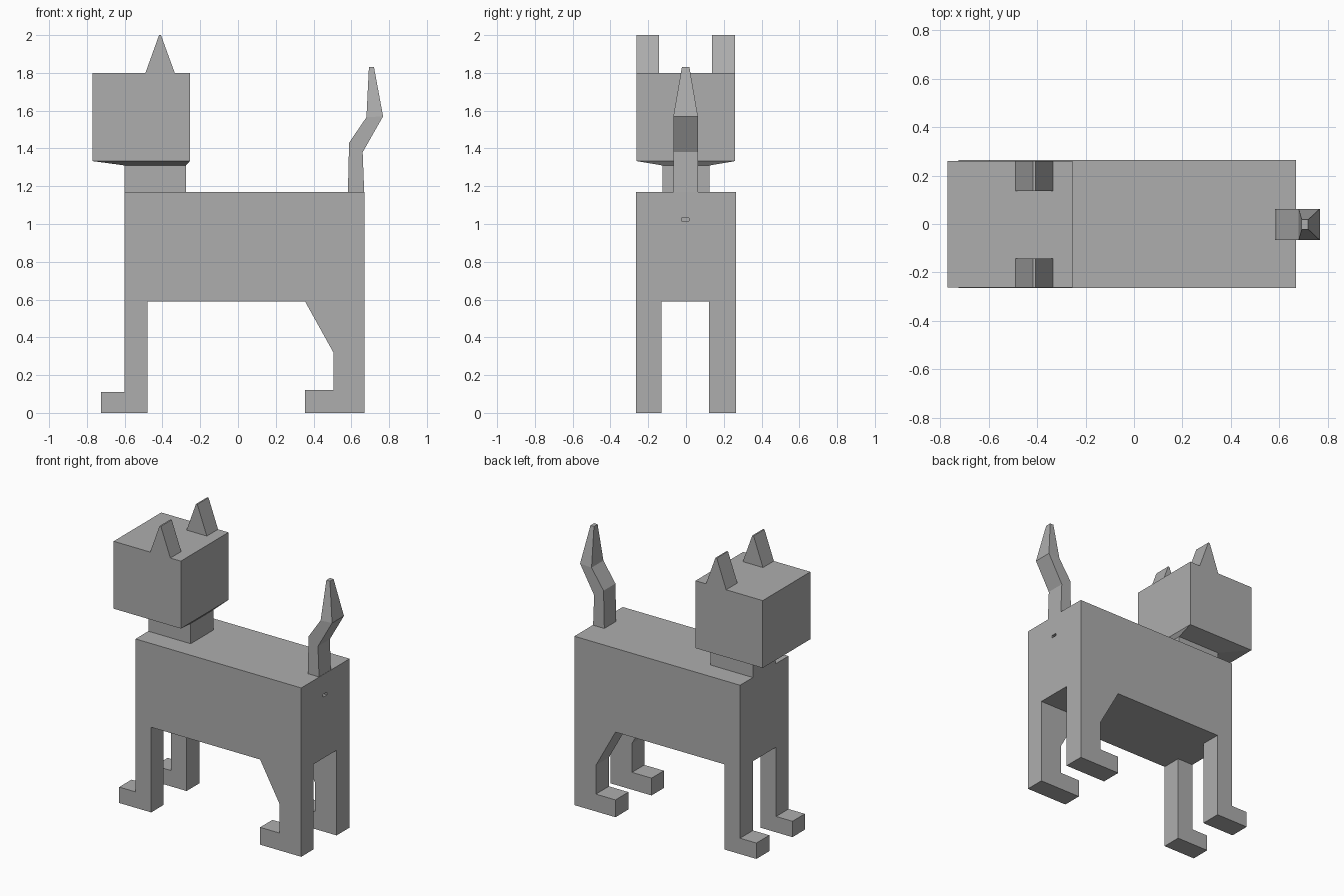
import bpy
import bmesh

cube = bpy.data.objects.get("Cube")
if cube:
    bpy.data.objects.remove(cube, do_unlink=True)

grey = bpy.data.materials.new("plain grey")
grey.use_nodes = True
COLOUR = (0.42, 0.42, 0.42, 1)
grey.diffuse_color = COLOUR
grey.node_tree.nodes["Principled BSDF"].inputs["Base Color"].default_value = COLOUR


def loft(name, rings):
    """Skin a closed solid through rings with equal point counts."""
    bm = bmesh.new()
    loops = [[bm.verts.new(p) for p in ring] for ring in rings]
    n = len(loops[0])
    for a, b in zip(loops, loops[1:]):
        for i in range(n):
            j = (i + 1) % n
            bm.faces.new((a[i], a[j], b[j], b[i]))
    bm.faces.new(loops[0])
    bm.faces.new(loops[-1])
    bmesh.ops.recalc_face_normals(bm, faces=bm.faces)
    mesh = bpy.data.meshes.new(name)
    bm.to_mesh(mesh)
    bm.free()
    mesh.materials.append(grey)
    obj = bpy.data.objects.new(name, mesh)
    bpy.context.collection.objects.link(obj)
    return obj


def prism(name, profile, y0, y1):
    """Extrude an x-z profile across y."""
    return loft(name, [[(x, y, z) for x, z in profile] for y in (y0, y1)])


def rect(x0, x1, y0, y1, z0, z1=None):
    """Rectangular ring, tilted from z0 to z1 along x."""
    z1 = z0 if z1 is None else z1
    return [(x0, y0, z0), (x1, y0, z1), (x1, y1, z1), (x0, y1, z0)]


def cut(target, cutter):
    mod = target.modifiers.new("cut", "BOOLEAN")
    mod.operation = "DIFFERENCE"
    mod.solver = "EXACT"
    mod.object = cutter
    bpy.context.view_layer.objects.active = target
    bpy.ops.object.modifier_apply(modifier=mod.name)
    bpy.data.objects.remove(cutter, do_unlink=True)


# Body and legs: side silhouette, with a channel cut between the leg pairs
side = [(-0.6, 1.17), (0.67, 1.17), (0.67, 0), (0.355, 0), (0.355, 0.12),
        (0.505, 0.12), (0.505, 0.32), (0.355, 0.59), (-0.48, 0.59),
        (-0.48, 0), (-0.725, 0), (-0.725, 0.11), (-0.6, 0.11)]
body = prism("body_and_legs", side, -0.265, 0.265)
cut(body, loft("leg_gap", [rect(-1, 1, -0.13, 0.123, z) for z in (-0.1, 0.59)]))

# Small slot in the rump
cut(body, loft("rump_slot", [rect(0.64, 0.7, -0.025, 0.015, z) for z in (1.015, 1.033)]))

# Neck
loft("neck", [rect(-0.6, -0.275, -0.125, 0.125, z) for z in (1.17, 1.32)])

# Head with a shallow tapered underside
loft("head", [rect(-0.6, -0.275, -0.125, 0.125, 1.31),
              rect(-0.77, -0.255, -0.262, 0.26, 1.333),
              rect(-0.77, -0.255, -0.262, 0.26, 1.8)])

# Ears
ear = [(-0.49, 1.8), (-0.335, 1.8), (-0.408, 2), (-0.418, 2)]
prism("right_ear", ear, -0.262, -0.143)
prism("left_ear", ear, 0.137, 0.26)

# Tail: kinked and tapering to a blunt tip
loft("tail", [rect(0.582, 0.668, -0.067, 0.063, 1.17),
              rect(0.588, 0.66, -0.067, 0.063, 1.43, 1.38),
              rect(0.68, 0.768, -0.067, 0.063, 1.565, 1.57),
              rect(0.693, 0.72, -0.022, 0.018, 1.83)])
